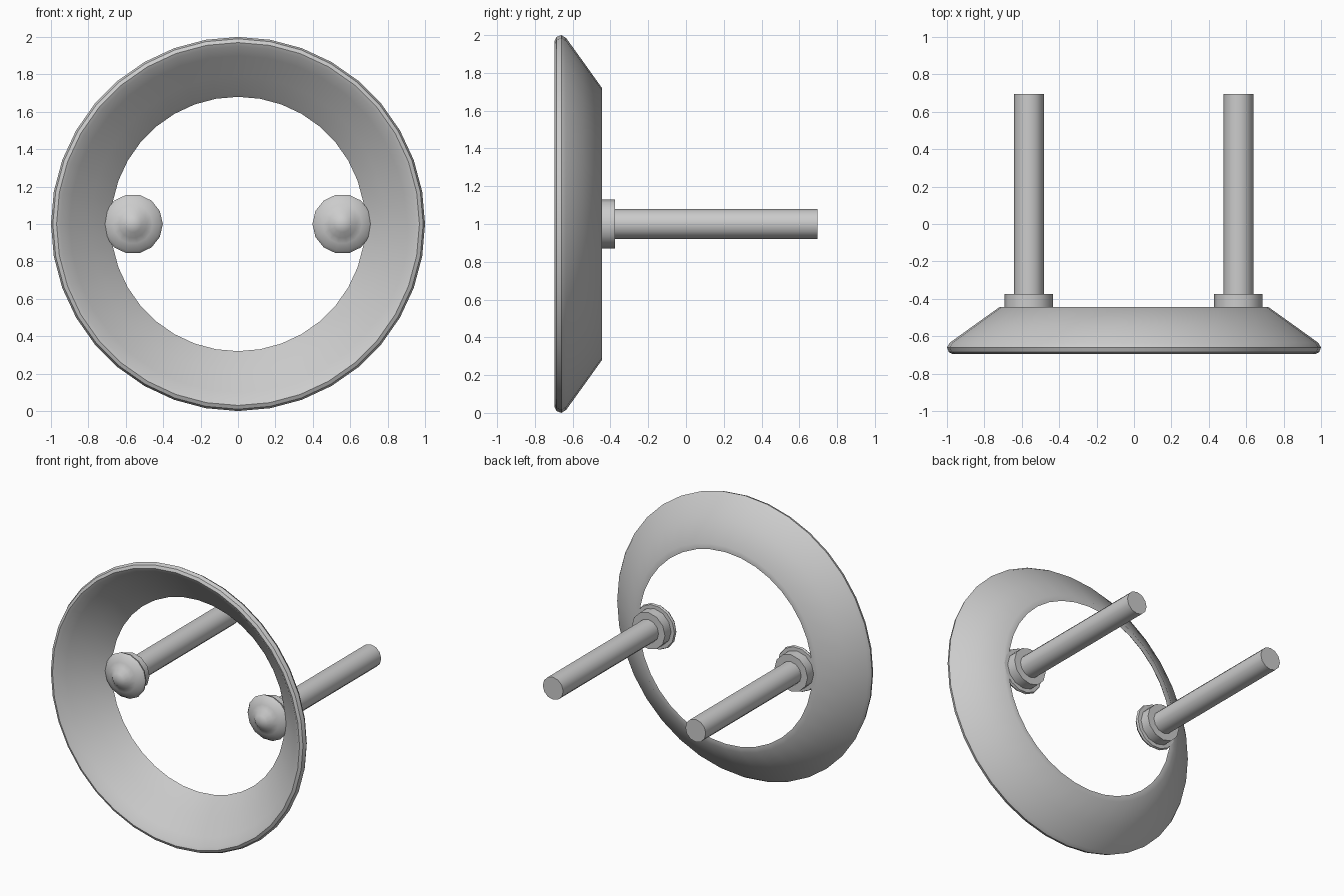
import bpy, bmesh, math

if "Cube" in bpy.data.objects:
    bpy.data.objects.remove(bpy.data.objects["Cube"])


def lathe(name, profile, segments, centre, closed=False, angle=35):
    """Revolve (radius, y) points about a y-parallel axis through centre (x, z)."""
    bm = bmesh.new()
    cx, cz = centre
    rings = []
    for r, y in profile:
        if r == 0:
            rings.append([bm.verts.new((cx, y, cz))] * segments)
            continue
        ring = []
        for i in range(segments):
            a = 2 * math.pi * i / segments
            ring.append(bm.verts.new((cx + r * math.cos(a), y, cz + r * math.sin(a))))
        rings.append(ring)
    pairs = list(zip(rings, rings[1:]))
    if closed:
        pairs.append((rings[-1], rings[0]))
    for a, b in pairs:
        for i in range(segments):
            j = (i + 1) % segments
            quad = list(dict.fromkeys((a[i], a[j], b[j], b[i])))
            bm.faces.new(quad)
    bmesh.ops.recalc_face_normals(bm, faces=bm.faces)
    mesh = bpy.data.meshes.new(name)
    bm.to_mesh(mesh)
    bm.free()
    obj = bpy.data.objects.new(name, mesh)
    bpy.context.collection.objects.link(obj)
    bpy.ops.object.select_all(action='DESELECT')
    obj.select_set(True)
    bpy.context.view_layer.objects.active = obj
    bpy.ops.object.shade_smooth_by_angle(angle=math.radians(angle))
    return obj


# Dished ring: thin flared shell with a rolled front rim
lathe("flared_ring", [
    (0.72, -0.445), (0.86, -0.545), (0.985, -0.635), (1.0, -0.66),
    (0.99, -0.685), (0.97, -0.695), (0.95, -0.685),
    (0.90, -0.64), (0.79, -0.545), (0.70, -0.465), (0.68, -0.445),
], 36, (0, 1), closed=True, angle=40)

for side, x in (("left", -0.562), ("right", 0.558)):
    # Rounded lug with a bump on its front, merging into the ring wall
    lathe(side + "_lug", [
        (0, -0.55), (0.045, -0.54), (0.075, -0.51), (0.105, -0.495),
        (0.145, -0.48), (0.16, -0.46), (0.155, -0.445), (0, -0.44),
    ], 14, (x, 1), angle=50)
    # Stepped collar behind the lug
    lathe(side + "_collar", [
        (0, -0.46), (0.13, -0.46), (0.13, -0.375), (0, -0.375),
    ], 12, (x, 1))
    # Long straight peg
    lathe(side + "_peg", [
        (0, -0.42), (0.08, -0.42), (0.08, 0.695), (0, 0.695),
    ], 12, (x, 1))
